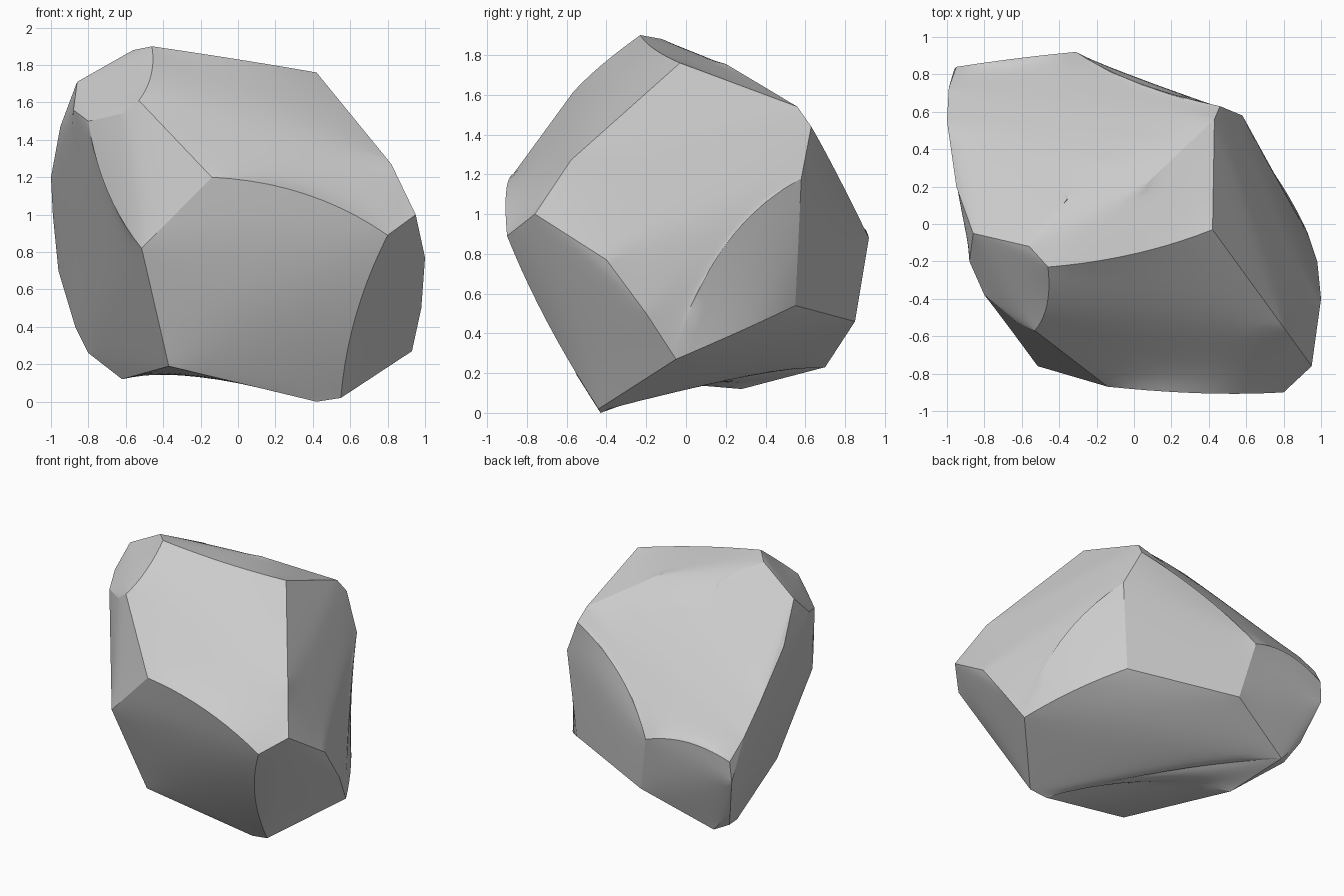
import bpy, bmesh, math
from mathutils import Vector
from mathutils.geometry import intersect_point_line

if "Cube" in bpy.data.objects:
    bpy.data.objects.remove(bpy.data.objects["Cube"])

# Corners of the chipped rock, grouped by where they sit
crown = [(-.46, -.23, 1.90), (-.56, -.12, 1.88), (.42, -.03, 1.76), (.43, .56, 1.54),
         (.46, .63, 1.44), (-.86, -.05, 1.71), (-.53, -.57, 1.61), (-.62, -.53, 1.54),
         (-.80, -.38, 1.50), (-.88, -.20, 1.56)]
dome = [(.05, .20, 1.755), (-.12, .33, 1.66), (-.36, .13, 1.77), (.15, .46, 1.59)]
front = [(-.14, -.87, 1.20), (.80, -.90, .89), (-.515, -.76, .82)]
right = [(.95, -.76, 1.0), (.82, -.58, 1.27), (1.0, -.40, .77), (.98, -.20, .50),
         (.93, -.05, .27), (.58, .58, 1.18)]
back = [(.52, .55, .54), (-.22, .85, .46), (-.31, .92, .88)]
left = [(-.95, .20, 1.47), (-1.0, .55, 1.20), (-.99, .73, 1.0), (-.95, .84, .85),
        (-.96, .83, .70), (-.87, .72, .40)]
base = [(.42, -.43, 0), (.55, -.44, .02), (-.37, -.55, .19), (-.62, .28, .12),
        (-.72, .70, .23), (-.80, .63, .26)]

# Ridges that bow into an arc: start corner, end corner, middle of the arc
arcs = [(front[0], front[1], (.36, -.905, 1.11)),
        (right[5], right[4], (.80, .18, .82)),
        (crown[4], back[2], (.02, .755, 1.21)),
        (base[0], base[3], (-.10, -.06, .15)),
        (base[0], base[4], (-.15, .135, .165)),
        (back[0], right[4], (.75, .27, .41)),
        (crown[6], crown[0], (-.465, -.43, 1.745)),
        (crown[8], front[2], (-.70, -.51, 1.13)),
        (front[1], base[1], (.63, -.70, .46)),
        (crown[0], crown[2], (0, -.16, 1.83)),
        (back[2], left[3], (-.63, .885, .93))]

bm = bmesh.new()
for p in crown + dome + front + right + back + left + base:
    bm.verts.new(p)
bmesh.ops.convex_hull(bm, input=bm.verts[:])
loose = [v for v in bm.verts if not v.link_faces]
bmesh.ops.delete(bm, geom=loose, context='VERTS')
bmesh.ops.triangulate(bm, faces=bm.faces[:])
bmesh.ops.recalc_face_normals(bm, faces=bm.faces[:])
bmesh.ops.subdivide_edges(bm, edges=bm.edges[:], cuts=9, use_grid_fill=True)
bm.normal_update()

# Hard ridges stay put, bowed ridges follow their arcs
SHARP = math.radians(18)
move = {v: Vector() for e in bm.edges if e.calc_face_angle(0) > SHARP for v in e.verts}
for a, b, mid in arcs:
    a, b, mid = Vector(a), Vector(b), Vector(mid)
    for v in bm.verts:
        foot, t = intersect_point_line(v.co, a, b)
        if 0 <= t <= 1 and (foot - v.co).length < 1e-3:
            move[v] = 4 * t * (1 - t) * (mid - (a + b) / 2)

# Spread the bowing smoothly over the faces, then relax them
inner = [v for v in bm.verts if v not in move]
ring = {v: [e.other_vert(v) for e in v.link_edges] for v in inner}
for v in inner:
    move[v] = Vector()
for _ in range(80):
    for v in inner:
        move[v] = sum((move[n] for n in ring[v]), Vector()) / len(ring[v])
for v, d in move.items():
    v.co += d
for _ in range(20):
    bmesh.ops.smooth_vert(bm, verts=inner, factor=.5,
                          use_axis_x=True, use_axis_y=True, use_axis_z=True)

mesh = bpy.data.meshes.new("rock")
bm.to_mesh(mesh)
bm.free()
rock = bpy.data.objects.new("rock", mesh)
bpy.context.collection.objects.link(rock)
bpy.context.view_layer.objects.active = rock
rock.select_set(True)
bpy.ops.object.shade_smooth_by_angle(angle=math.radians(20))
